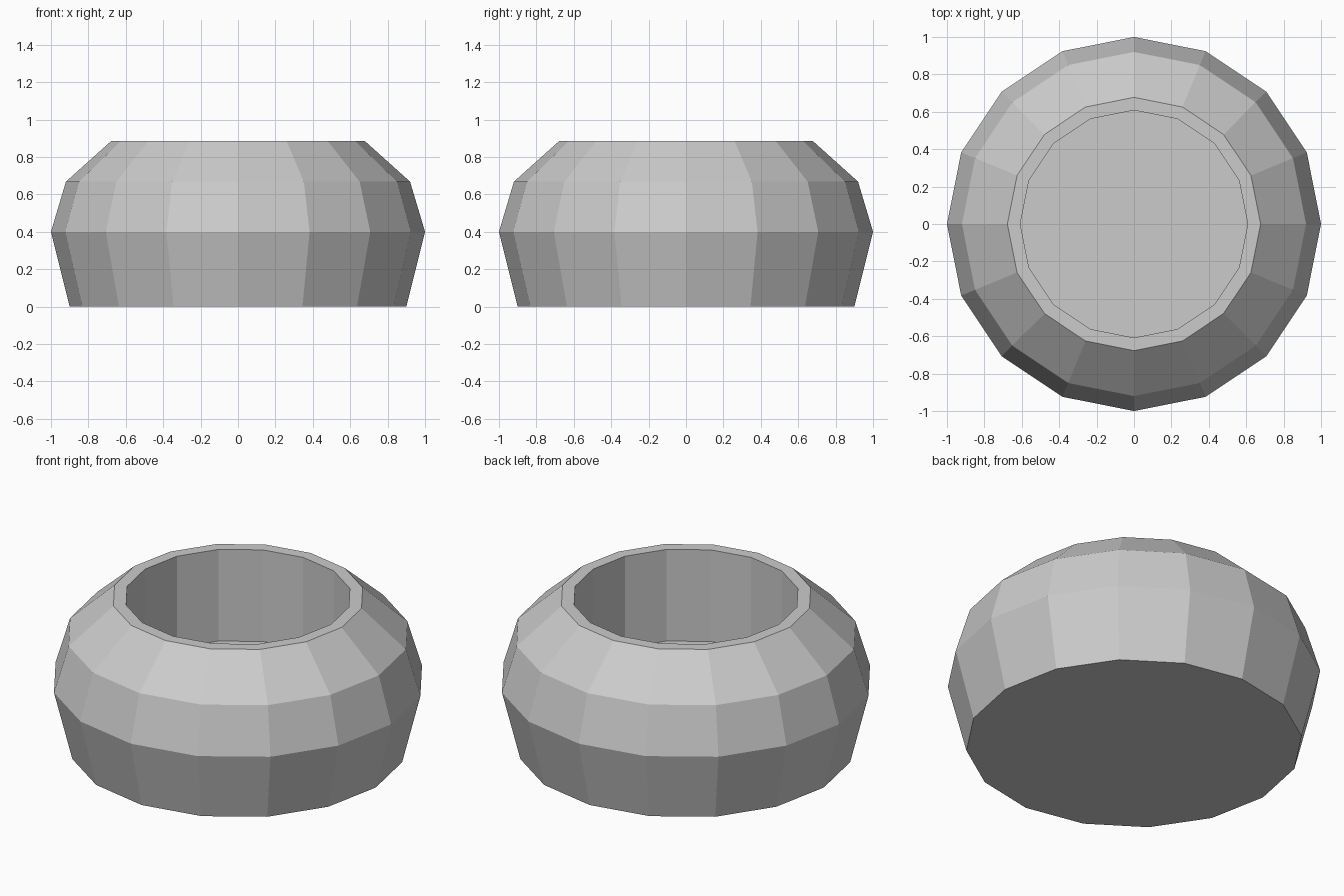
import bpy, bmesh
from math import cos, sin, tau

if "Cube" in bpy.data.objects:
    bpy.data.objects.remove(bpy.data.objects["Cube"])

SIDES = 16

# Profile (radius, height): outer wall upward, over the rim, down the cavity
profile = [(0.90, 0.0), (1.0, 0.40), (0.92, 0.668), (0.677, 0.886),
           (0.608, 0.886), (0.608, 0.345)]


def ring(bm, r, z):
    return [bm.verts.new((r * cos(tau * i / SIDES), r * sin(tau * i / SIDES), z))
            for i in range(SIDES)]


bm = bmesh.new()
rings = [ring(bm, r, z) for r, z in profile]

# Walls and rim
for a, b in zip(rings, rings[1:]):
    for i in range(SIDES):
        j = (i + 1) % SIDES
        bm.faces.new((a[i], a[j], b[j], b[i]))

# Underside and cavity floor
bm.faces.new(rings[0][::-1])
bm.faces.new(rings[-1])

mesh = bpy.data.meshes.new("bowl")
bm.to_mesh(mesh)
bm.free()
bowl = bpy.data.objects.new("bowl", mesh)
bpy.context.collection.objects.link(bowl)
